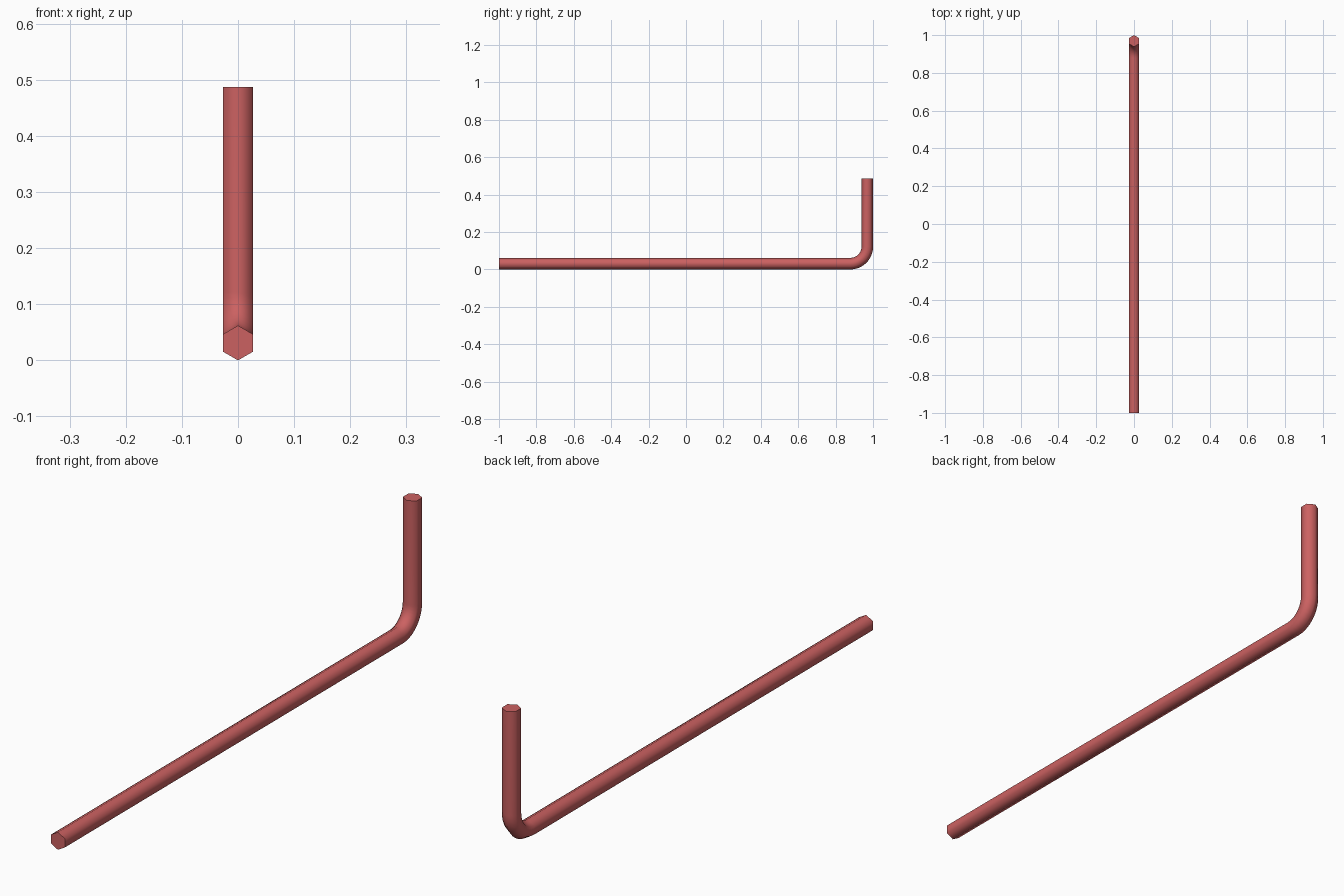
import bpy, bmesh
from math import sin, cos, pi, radians

if "Cube" in bpy.data.objects:
    bpy.data.objects.remove(bpy.data.objects["Cube"])

R = 0.031            # hexagon corner radius
BEND = 0.09          # centreline bend radius
STEPS = 10
TOP = 0.487
Y_END = 1 - R        # centreline of the short arm

# Path stations: (y, z, direction angle) for long arm, bend, short arm
cy, cz = Y_END - BEND, R + BEND
path = [(-1.0, R, 0.0)]
for i in range(STEPS + 1):
    a = i / STEPS * pi / 2
    path.append((cy + BEND * sin(a), cz - BEND * cos(a), a))
path.append((Y_END, TOP, pi / 2))

# Hexagonal bar swept along the path
bm = bmesh.new()
rings = []
for y, z, a in path:
    ring = []
    for k in range(6):
        t = pi / 2 + k * pi / 3
        u, v = R * cos(t), R * sin(t)
        ring.append(bm.verts.new((u, y - v * sin(a), z + v * cos(a))))
    rings.append(ring)
for r0, r1 in zip(rings, rings[1:]):
    for k in range(6):
        n = (k + 1) % 6
        bm.faces.new((r0[k], r0[n], r1[n], r1[k]))
bm.faces.new(rings[0])
bm.faces.new(rings[-1])
bmesh.ops.recalc_face_normals(bm, faces=bm.faces)

mesh = bpy.data.meshes.new("hex_key")
bm.to_mesh(mesh)
bm.free()
key = bpy.data.objects.new("hex_key", mesh)
bpy.context.collection.objects.link(key)

# Red finish
mat = bpy.data.materials.new("red")
mat.diffuse_color = (0.6, 0.12, 0.12, 1)
mat.use_nodes = True
mat.node_tree.nodes["Principled BSDF"].inputs["Base Color"].default_value = mat.diffuse_color
mesh.materials.append(mat)

# Smooth sides, sharp ends
bpy.context.view_layer.objects.active = key
key.select_set(True)
bpy.ops.object.shade_smooth_by_angle(angle=radians(75))
